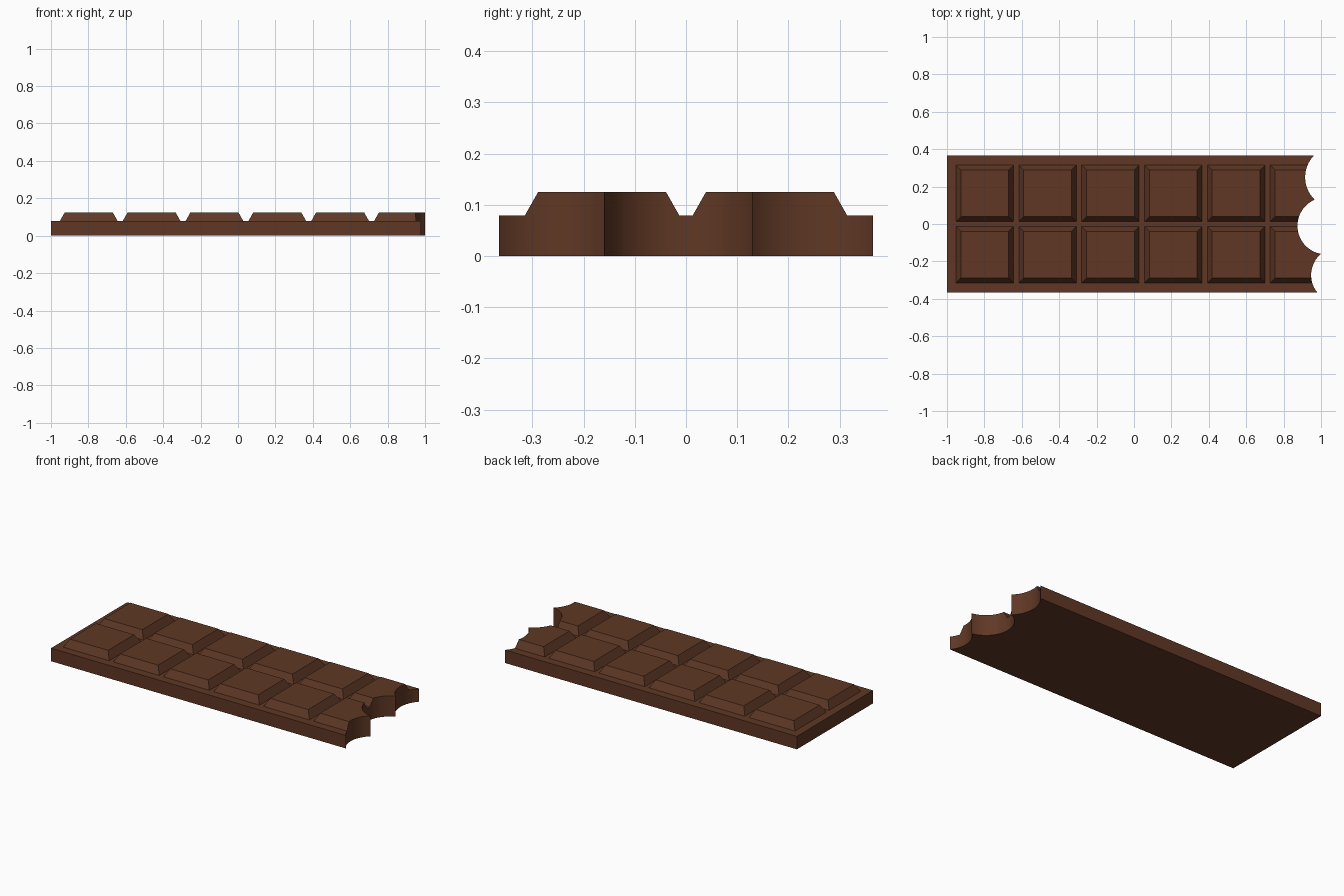
import bpy, bmesh, math

cube = bpy.data.objects.get("Cube")
if cube:
    bpy.data.objects.remove(cube)

# Overall sizes
BASE_H, TABLET_H, BEVEL = 0.079, 0.046, 0.026
COLS, PITCH, WIDTH = 6, 0.336, 0.308
LEFT, RIGHT, HALF_Y = -1.0, 1.08, 0.365
FIRST = -0.952

chocolate = bpy.data.materials.new("milk_chocolate")
chocolate.use_nodes = True
colour = (0.115, 0.039, 0.018, 1)
chocolate.diffuse_color = colour
chocolate.node_tree.nodes["Principled BSDF"].inputs["Base Color"].default_value = colour


def add_object(name, bm):
    mesh = bpy.data.meshes.new(name)
    bm.to_mesh(mesh)
    bm.free()
    mesh.materials.append(chocolate)
    obj = bpy.data.objects.new(name, mesh)
    bpy.context.collection.objects.link(obj)
    return obj


# Grid lines: odd cells are tablets, even cells are grooves and rim
xs = [LEFT]
for i in range(COLS):
    start = FIRST + i * PITCH
    xs += [start, start + WIDTH]
xs.append(RIGHT)
ys = [-HALF_Y, -0.315, -0.013, 0.013, 0.315, HALF_Y]

# Slab with raised, sloped tablets
bm = bmesh.new()
grid = [[bm.verts.new((x, y, BASE_H)) for y in ys] for x in xs]
tablets = []
for i in range(len(xs) - 1):
    for j in range(len(ys) - 1):
        face = bm.faces.new((grid[i][j], grid[i + 1][j],
                             grid[i + 1][j + 1], grid[i][j + 1]))
        if i % 2 and j % 2:
            tablets.append(face)
rim = [e for e in bm.edges if e.is_boundary]
sides = bmesh.ops.extrude_edge_only(bm, edges=rim)["geom"]
bottom = [v for v in sides if isinstance(v, bmesh.types.BMVert)]
for v in bottom:
    v.co.z = 0
bmesh.ops.contextual_create(
    bm, geom=[e for e in bm.edges if e.is_boundary])
bmesh.ops.inset_individual(bm, faces=tablets, thickness=BEVEL,
                           use_even_offset=True)
for v in {v for f in tablets for v in f.verts}:
    v.co.z = BASE_H + TABLET_H
bmesh.ops.recalc_face_normals(bm, faces=bm.faces)
bar = add_object("chocolate_bar", bm)

# Three round bites out of the right-hand end: x, y, radius
bites = [(1.082, 0.25, 0.167), (1.026, -0.01, 0.152), (1.095, -0.273, 0.148)]
cutters = []
for x, y, radius in bites:
    bm = bmesh.new()
    bmesh.ops.create_cone(bm, cap_ends=True, segments=64, radius1=radius,
                          radius2=radius, depth=1)
    bmesh.ops.translate(bm, verts=bm.verts, vec=(x, y, 0.05))
    cutter = add_object("bite_cutter", bm)
    cutter.hide_render = True
    cutters.append(cutter)
    cut = bar.modifiers.new("bite", "BOOLEAN")
    cut.operation = "DIFFERENCE"
    cut.solver = "EXACT"
    cut.object = cutter

# Apply the bites and drop the cutters
bpy.context.view_layer.objects.active = bar
bar.select_set(True)
for name in [m.name for m in bar.modifiers]:
    bpy.ops.object.modifier_apply(modifier=bar.modifiers[0].name)
for cutter in cutters:
    bpy.data.objects.remove(cutter)
bpy.ops.object.shade_smooth_by_angle(angle=math.radians(30))
